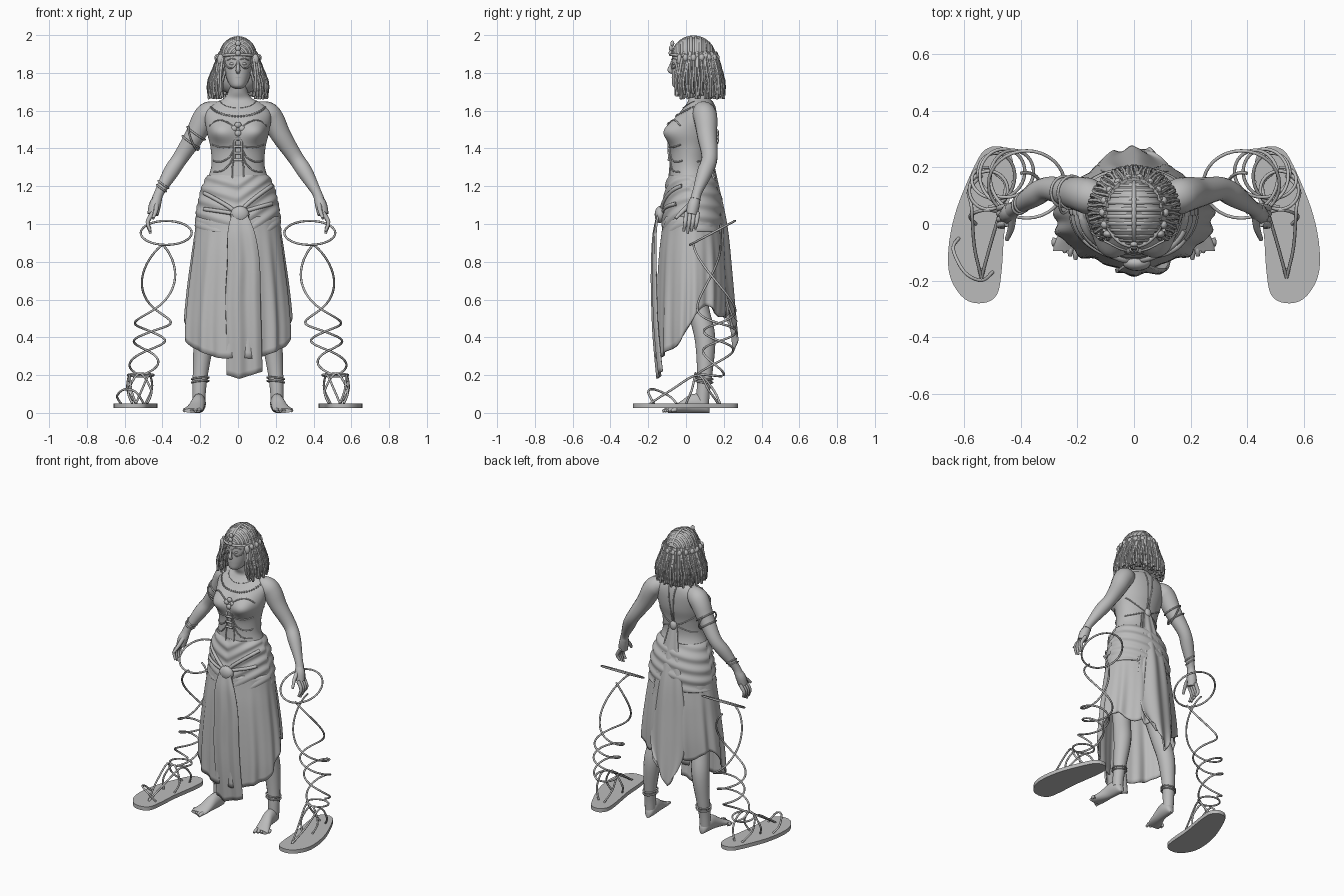
import bpy, bmesh, math
from math import sin, cos, pi, tau, exp, radians
from mathutils import Vector
from mathutils.bvhtree import BVHTree

if "Cube" in bpy.data.objects:
    bpy.data.objects.remove(bpy.data.objects["Cube"])

grey = bpy.data.materials.new("plain grey")
grey.use_nodes = True
grey.diffuse_color = (.5, .5, .5, 1)
grey.node_tree.nodes["Principled BSDF"].inputs["Base Color"].default_value = (.5, .5, .5, 1)


def sample(rows, t):
    """Smooth interpolation through rows of numbers, t from 0 to 1."""
    n = len(rows) - 1
    i = min(int(t * n), n - 1)
    u = t * n - i
    p = [rows[max(0, min(n, i + k))] for k in (-1, 0, 1, 2)]
    return [.5 * (2*b + (c - a)*u + (2*a - 5*b + 4*c - d)*u*u + (3*b - a - 3*c + d)*u**3)
            for a, b, c, d in zip(*p)]


def finish(name, mesh):
    mesh.materials.clear()
    mesh.materials.append(grey)
    for face in mesh.polygons:
        face.use_smooth = True
    mesh.set_sharp_from_angle(angle=radians(50))
    obj = bpy.data.objects.new(name, mesh)
    bpy.context.collection.objects.link(obj)
    return obj


def grid(name, point, nu, nv, wrap=True, thick=0, caps=False):
    """Surface from point(u, v); returns its search tree."""
    bm = bmesh.new()
    cols = nu if wrap else nu + 1
    rows = [[bm.verts.new(point(i / nu, j / nv)) for i in range(cols)] for j in range(nv + 1)]
    for low, high in zip(rows, rows[1:]):
        for i in range(nu):
            k = (i + 1) % cols
            bm.faces.new((low[i], low[k], high[k], high[i]))
    if caps:
        bm.faces.new(rows[0][::-1])
        bm.faces.new(rows[-1])
    bmesh.ops.recalc_face_normals(bm, faces=bm.faces)
    tree = BVHTree.FromBMesh(bm)
    mesh = bpy.data.meshes.new(name)
    bm.to_mesh(mesh)
    bm.free()
    obj = finish(name, mesh)
    if thick:
        obj.modifiers.new("thickness", "SOLIDIFY").thickness = thick
    return tree


def loft(name, rows, shape=None, nu=48, nv=40, **kw):
    """Stack of ellipses (z, centre y, half width, half depth)."""
    def point(u, v):
        z, cy, rx, ry = sample(rows, v)
        a = u * tau
        k = shape(a, rx * cos(a), z) if shape else 0
        return (rx + k) * cos(a), cy + (ry + k) * sin(a), z
    return grid(name, point, nu, nv, **kw)


def tube(name, paths, r, closed=False, sides=2):
    """Round tubes along paths; a fourth number in a point is its radius."""
    curve = bpy.data.curves.new(name, "CURVE")
    curve.dimensions = "3D"
    curve.bevel_depth, curve.bevel_resolution, curve.use_fill_caps = 1, sides, True
    for path in paths:
        path = [tuple(p) if len(p) == 4 else (*p, r) for p in path]
        if not closed:
            n = 5 * (len(path) - 1)
            path = [sample(path, i / n) for i in range(n + 1)]
        spline = curve.splines.new("POLY")
        spline.points.add(len(path) - 1)
        spline.use_cyclic_u = closed
        for p, q in zip(spline.points, path):
            p.co, p.radius = (*q[:3], 1), q[3]
    temp = bpy.data.objects.new(name, curve)
    bpy.context.collection.objects.link(temp)
    deps = bpy.context.evaluated_depsgraph_get()
    mesh = bpy.data.meshes.new_from_object(temp.evaluated_get(deps))
    bpy.data.objects.remove(temp)
    finish(name, mesh)


def ball(name, places, size):
    bm = bmesh.new()
    for p in places:
        made = bmesh.ops.create_uvsphere(bm, u_segments=16, v_segments=10, radius=1)["verts"]
        bmesh.ops.scale(bm, vec=size, verts=made)
        bmesh.ops.translate(bm, vec=p, verts=made)
    mesh = bpy.data.meshes.new(name)
    bm.to_mesh(mesh)
    bm.free()
    finish(name, mesh)


def hoop(centre, axis, r, n=32):
    turn = Vector(axis).to_track_quat("Z", "Y")
    return [Vector(centre) + turn @ Vector((r * cos(i*tau/n), r * sin(i*tau/n), 0)) for i in range(n)]


def mirrored(path, s):
    return [(p[0] * s, *p[1:]) for p in path]


# Torso with neck and bust
def bust(a, x, z):
    return max(0, -sin(a)) * .06 * exp(-((abs(x) - .08)**2 + (z - 1.49)**2) / .004)

skin = loft("torso", [(.9, .04, .2, .14), (1, .035, .22, .15), (1.1, .03, .205, .14),
                      (1.2, .03, .178, .125), (1.3, .02, .142, .105), (1.4, .025, .145, .108),
                      (1.48, .035, .163, .117), (1.55, .05, .175, .108), (1.6, .065, .17, .09),
                      (1.64, .075, .125, .07), (1.665, .07, .075, .056), (1.7, .055, .052, .052),
                      (1.76, .04, .048, .05)], bust, 64, 78)


def on_surface(x, z, side=-1, tree=skin):
    hit = tree.ray_cast(Vector((x, side, z)), Vector((0, -side, 0)))[0]
    return (x, hit.y + side * .002, z) if hit else (x, .04, z)


# Head and face
loft("head", [(1.715, -.03, .015, .015), (1.73, -.02, .04, .05), (1.77, 0, .06, .075), (1.82, .015, .073, .09),
              (1.87, .025, .078, .1), (1.93, .035, .075, .1), (1.97, .04, .05, .07)], caps=True)
tube("nose", [[(0, -.072, 1.865, .006), (0, -.08, 1.84, .008), (0, -.086, 1.815, .012), (0, -.072, 1.803, .01)]], 1)
ball("eyes", [(-.03, -.064, 1.848), (.03, -.064, 1.848)], (.015, .008, .007))
ball("lips", [(0, -.066, 1.775), (0, -.065, 1.768)], (.021, .01, .005))
tube("eyebrows", [[(s*.012, -.076, 1.87), (s*.035, -.067, 1.876), (s*.058, -.048, 1.867)] for s in (1, -1)], .003)
tube("cheek_chains", [[(s*.085, -.03, 1.875), (s*.06, -.052, 1.835), (s*.035, -.07, 1.825), (s*.012, -.078, 1.845)]
                      for s in (1, -1)], .004)

# Braided hair
loft("hair_cap", [(1.88, .04, .094, .112), (1.92, .04, .092, .108), (1.955, .04, .073, .086),
                  (1.978, .04, .046, .056), (1.986, .04, .01, .01)], caps=True)
ball("hair_mass", [(0, .09, 1.79)], (.125, .095, .11))
rows = []
for i in range(12):
    t = radians(18 + 13 * i)
    rows.append([(.094 * sin(t) * sin(b), .04 - .11 * cos(t), 1.882 + .104 * sin(t) * cos(b))
                 for b in [radians(d) for d in range(-80, 81, 20)]])
rows.append([(0, .04 - .11 * cos(t), 1.882 + .107 * sin(t)) for t in [radians(d) for d in range(15, 170, 15)]])
tube("cornrows", rows, .009)
braids = []
for layer, count, inset in ((0, 44, 0), (1, 38, .02), (2, 26, .042)):
    for i in range(count):
        a = radians(-42 + 264 * i / (count - 1))
        path = []
        for k in range(13):
            z, rx, ry = sample([(1.91, .094, .108), (1.82, .13, .135), (1.745, .157, .152),
                                (1.675 + .014 * sin(i * 2.4), .152, .15)], k / 12)
            b = a + .02 * sin(k * .7 + i * 1.9)
            path.append(((rx - inset) * cos(b), .05 + (ry - inset) * sin(b), z, .0075 + .0015 * (k % 2)))
        braids.append(path)
tube("braids", braids, 1, sides=1)
tube("headband", [[(.1 * cos(a), .04 + .118 * sin(a), 1.885 + .012 * sin(-a))
                   for a in [i * tau / 48 for i in range(48)]]], .008, True)
around = [radians(d) for d in range(-20, 201, 20)]
ball("headband_medallions", [(.11 * cos(a), .04 + .125 * sin(a), 1.88) for a in around], (.015, .015, .02))
ball("temple_discs", [(-.092, -.035, 1.87), (.092, -.035, 1.87)], (.018, .014, .03))
ball("forehead_ornament", [(0, -.072, 1.955), (0, -.08, 1.93), (0, -.082, 1.905)], (.014, .01, .016))
tube("face_strings", [[(s*x, y, 1.88), (s*(x + .01), y - .014, 1.79), (s*(x + .008), y, low)]
                      for s in (1, -1) for x, y, low in ((.082, -.04, 1.7), (.093, -.03, 1.68), (.105, -.02, 1.69))], .007)

# Limbs
for s, side in ((1, "left"), (-1, "right")):
    tube(side + "_arm", [mirrored([(.09, .08, 1.61, .04), (.15, .095, 1.588, .062), (.185, .105, 1.55, .062),
                                   (.23, .112, 1.465, .053), (.305, .125, 1.35, .042), (.355, .1, 1.275, .041),
                                   (.415, .06, 1.17, .026), (.43, .05, 1.13, .028)], s)], 1, sides=6)
    hand = [[(.425, .052, 1.14, .025), (.44, .04, 1.1, .032), (.45, .03, 1.05, .03)],
            [(.43, .03, 1.11, .014), (.435, -.015, 1.07, .012), (.45, -.055, 1.03, .008)]]
    for k in range(4):
        y, low = .002 + .02 * k, .95 + .012 * abs(k - 1)
        hand.append([(.45, y, 1.06, .012), (.478, y - .006, 1.01, .011), (.463, y - .014, low, .007)])
    tube(side + "_hand", [mirrored(p, s) for p in hand], 1)
    tube(side + "_leg", [mirrored([(.1, .04, .98, .1), (.12, .045, .8, .088), (.15, .06, .58, .06),
                                   (.178, .1, .4, .056), (.198, .1, .22, .042), (.205, .092, .12, .036),
                                   (.207, .088, .05, .034)], s)], 1, sides=6)
    length = [(.125, .203, .012, .04), (.11, .204, .028, .07), (.07, .206, .036, .1), (.02, .211, .037, .095),
              (-.03, .222, .043, .06), (-.07, .234, .049, .037), (-.095, .24, .046, .024)]

    def foot(u, v):
        y, x, w, h = sample(length, v)
        return s * (x + w * cos(u * tau)), y, h * (.5 + .5 * sin(u * tau))
    grid(side + "_foot", foot, 24, 18, caps=True)
    tube(side + "_toes", [mirrored([(.204 + .018*k, -.08 + .007*k, .016, .012), (.206 + .019*k, -.105 + .01*k, .015, .011),
                                    (.207 + .019*k, -.125 + .012*k, .009, .007)], s) for k in range(5)], 1)
    tube(side + "_anklet", [hoop((s * .2, .096, z), (.1 * s, .1, 1), .045) for z in (.165, .183)], .005, True)
along = (-.5, .07, -.7)
tube("right_bracelet", [hoop((-.405, .067, 1.19), along, .031), hoop((-.395, .075, 1.21), along, .033)], .005, True)
tube("right_armlet", [hoop((-.222, .112, 1.48), along, .058), hoop((-.25, .115, 1.435), along, .054),
                      hoop((-.235, .105, 1.455), (-.8, .2, -.3), .068)], .005, True)

# Hip wrap with folds running down to the front knot
hips = loft("hip_wrap", [(.96, .037, .226, .163), (1.05, .037, .222, .162), (1.15, .035, .203, .15),
                         (1.22, .03, .182, .134), (1.26, .025, .156, .117)],
            lambda a, x, z: .0045 * sin((z - .5 * abs(x) * (sin(a) < 0) - .2 * x) * tau / .07), 96, 48, thick=.008)
ball("front_knot", [(.01, -.138, 1.05)], (.05, .028, .045))
tube("hip_sashes", [[on_surface(s * x, 1.05 + (top - 1.05) * (x / .19)**.8, -1, hips)
                     for x in (0, .04, .08, .12, .155, .178)]
                    for s, top in ((1, 1.21), (-1, 1.17), (1, 1.11), (-1, 1.08))], .011)


# Skirt with ragged hem
def skirt(u, v):
    a = u * tau
    front = abs((a + pi / 2 + pi) % tau - pi) / pi
    hem = sample([(.32,), (.28,), (.36,), (.49,), (.55,), (.53,), (.55,)], front)[0] + .025 * sin(5 * a)
    z = 1.04 + (hem - 1.04) * v
    cy, rx, ry = sample([(.035, .22, .157), (.035, .245, .178), (.035, .27, .187), (.03, .285, .185)],
                        min(1, (1.04 - z) / .6))
    fold = v * (.008 * sin(13 * a) + .004 * sin(22 * a + 1))
    return (rx + fold) * cos(a), cy + (ry + fold) * sin(a), z

grid("skirt", skirt, 144, 24, thick=.008)


# Hanging cloth panels, bent around the body
def panel(name, rows, amp, point_drop, bend):
    def point(u, v):
        z, y, x0, x1 = sample(rows, v)
        x = x0 + (x1 - x0) * u
        wave = amp * min(1, 2 * v) * sin(u * 4 * pi + .5)
        return x, y + wave + bend * x * x, z + point_drop * v**3 * abs(u - .35)
    grid(name, point, 32, 24, False, .01)

panel("front_panel", [(1.05, -.155, -.035, .05), (.95, -.174, -.055, .09), (.8, -.18, -.055, .115),
                      (.6, -.178, -.065, .12), (.4, -.17, -.06, .125), (.18, -.15, -.06, .13)], .007, .06, 1)
panel("back_drape", [(1.38, .135, -.025, .025), (1.2, .172, -.06, .06), (1, .212, -.1, .1), (.75, .237, -.13, .13),
                     (.5, .257, -.13, .11), (.33, .27, -.09, .05)], .008, .25, -3)
panel("inner_tail", [(1.36, .13, -.02, .04), (1.1, .185, 0, .09), (.8, .215, .02, .15), (.5, .23, .03, .17)], .008, .12, -2)

# Bodice trims, collar and back cords laid on the body
trims = []
for s in (1, -1):
    trims += [[on_surface(s * x, z) for x, z in line] for line in (
        ((.01, 1.41), (.04, 1.408), (.08, 1.405), (.11, 1.41), (.135, 1.42)),
        ((.01, 1.5), (.035, 1.525), (.06, 1.54), (.09, 1.55), (.12, 1.545), (.15, 1.52)),
        ((.02, 1.4), (.04, 1.36), (.065, 1.34), (.09, 1.33), (.115, 1.33), (.13, 1.335)),
        ((.02, 1.37), (.04, 1.325), (.065, 1.295), (.09, 1.28), (.13, 1.275)),
        ((.02, 1.36), (.03, 1.3), (.03, 1.25), (.025, 1.21)))]
    trims += [[on_surface(s * x, z, 1) for x, z in line] for line in (
        ((.14, 1.45), (.12, 1.435), (.1, 1.42), (.05, 1.39), (0, 1.37)),
        ((.13, 1.33), (.11, 1.335), (.09, 1.34), (.04, 1.36), (0, 1.38)),
        ((.03, 1.65), (.025, 1.62), (.02, 1.59), (.015, 1.54), (.008, 1.46), (.006, 1.38)))]
tube("bodice_cords", trims, .004)
collar = [on_surface(.15 * sin(t), 1.64 - .07 * cos(t)) for t in [radians(d) for d in range(-72, 73, 6)]]
ball("collar_beads", collar, (.005, .005, .007))
tube("necklace", [[on_surface(.1 * sin(t), 1.665 - .05 * cos(t)) for t in [radians(d) for d in range(-72, 73, 9)]]], .002)
ball("chest_ornament", [(0, -.09, 1.525), (-.022, -.092, 1.505), (.022, -.092, 1.505), (0, -.095, 1.48)],
     (.018, .012, .016))
tube("chest_pendant", [[(x, -.09, 1.47), (x, -.092, 1.4), (x, -.088, 1.34)] for x in (-.02, .02)], .006)
tube("pendant_bars", [[(-.024, -.092, z), (.024, -.092, z)] for z in (1.45, 1.41, 1.375, 1.34)], .007)
ball("back_knot", [(0, .135, 1.37)], (.025, .018, .03))

# Sandals with spiralling laces
outline = [(.5, .275), (.54, .25), (.59, .15), (.635, .03), (.657, -.09), (.65, -.19), (.6, -.265), (.535, -.28),
           (.485, -.25), (.468, -.16), (.46, -.04), (.445, .06), (.43, .16), (.43, .23), (.46, .27), (.5, .275)]
spiral = [(.89, .4, .11, .07), (.55, .44, .16, .1), (.43, .46, .18, .085), (.33, .48, .17, .08), (.2, .515, .13, .07)]
for s, side in ((1, "left"), (-1, "right")):
    def sole(u, v):
        x, y = sample(outline, u)
        return s * x, y, .025 + .025 * v
    grid(side + "_sandal_sole", sole, 60, 1, caps=True)
    laces = []
    for start in (0, pi):
        path = []
        for k in range(41):
            z, x, y, r = sample(spiral, k / 40)
            a = pi / 2 + start + k * tau / 20
            path.append((x + r * cos(a), y + r * sin(a), z))
        laces.append(path)
    laces += [[(.54, -.19, .05), (.51, -.08, .12), (.47, .06, .2), (.455, .14, .13), (.49, .18, .05)],
              [(.54, -.19, .05), (.565, -.08, .12), (.575, .06, .2), (.585, .12, .12), (.54, .17, .05)],
              [(.48, .0, .05), (.46, .03, .12), (.52, .05, .21), (.58, .03, .12), (.56, .0, .05)]]
    if s < 0:
        laces.append([(.5, -.17, .05), (.54, -.2, .11), (.6, -.17, .125), (.64, -.09, .09), (.62, -.05, .05)])
    tube(side + "_sandal_laces", [mirrored(p, s) for p in laces], .006)
    tube(side + "_sandal_hoops", [hoop((s * .38, .14, .953), (0, -.47, .88), .135),
                                  hoop((s * .515, .12, .2), (0, .1, 1), .068)], .006, True)
